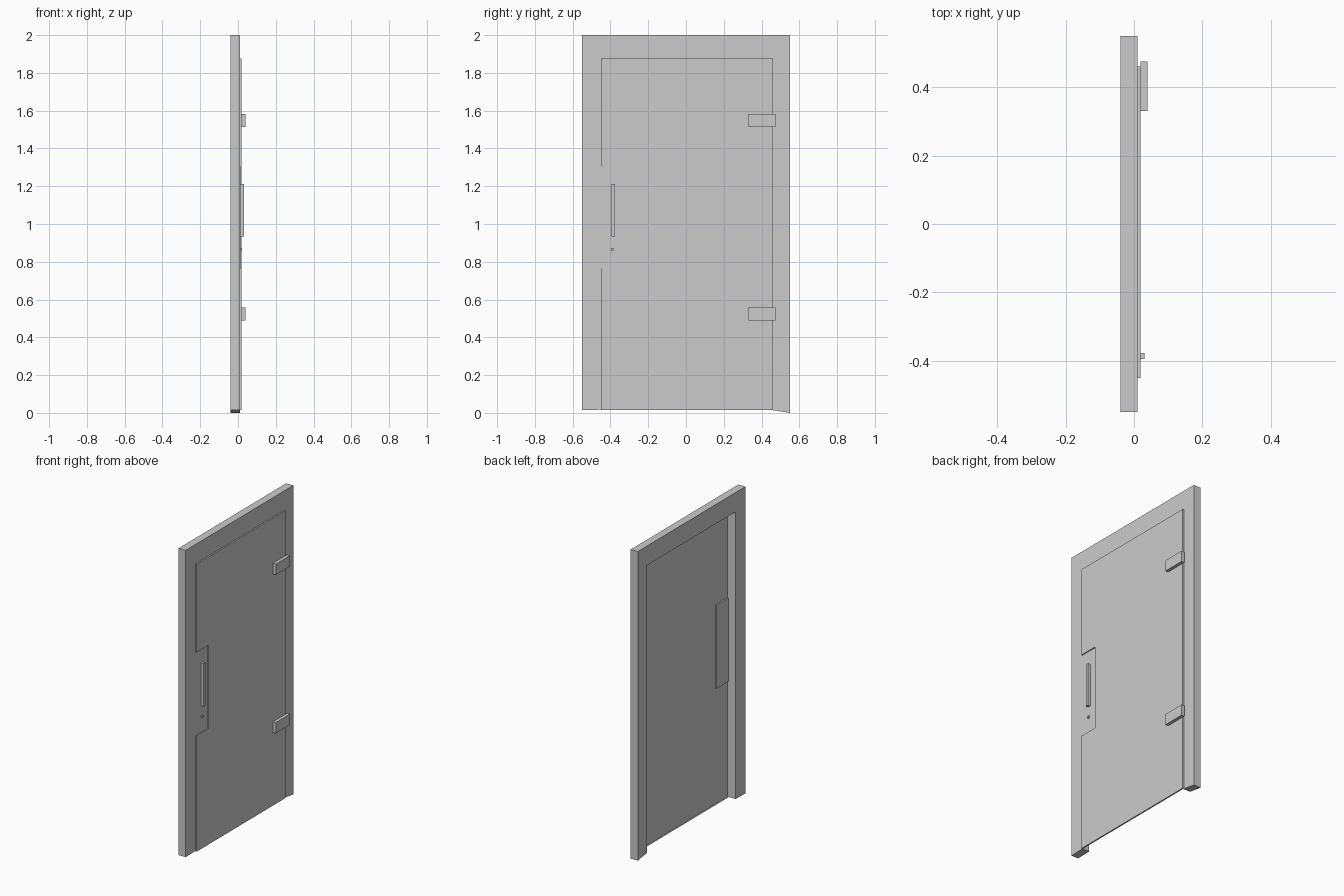
import bpy, bmesh

if "Cube" in bpy.data.objects:
    bpy.data.objects.remove(bpy.data.objects["Cube"])


def finish(name, bm, recalc=True):
    if recalc:
        bmesh.ops.recalc_face_normals(bm, faces=bm.faces)
    mesh = bpy.data.meshes.new(name)
    bm.to_mesh(mesh)
    bm.free()
    obj = bpy.data.objects.new(name, mesh)
    bpy.context.collection.objects.link(obj)
    return obj


def extrude_profile(name, outline, x_front, x_back, closed):
    """Face drawn in the yz plane, with side walls back to x_back."""
    bm = bmesh.new()
    front = [bm.verts.new((x_front, y, z)) for y, z in outline]
    back = [bm.verts.new((x_back, y, z)) for y, z in outline]
    n = len(outline)
    bm.faces.new(front)
    if closed:
        bm.faces.new(back[::-1])
    for i in range(n):
        j = (i + 1) % n
        bm.faces.new((front[j], front[i], back[i], back[j]))
    return finish(name, bm, closed)


def box(name, x, y, z):
    outline = [(y[0], z[0]), (y[1], z[0]), (y[1], z[1]), (y[0], z[1])]
    return extrude_profile(name, outline, x[1], x[0], True)


FRAME_X, DOOR_X, PLATE_X = 0.0105, 0.0195, 0.0125
L, R, TOP, BOTTOM = -0.45, 0.46, 1.875, 0.015
NOTCH_Y, NOTCH_LOW, NOTCH_HIGH = -0.328, 0.765, 1.305

# Door frame: two jambs and a head, one jamb foot cut at a slant
extrude_profile("door_frame", [
    (-0.55, 0.015), (L, 0.017), (L, TOP), (0.455, TOP),
    (0.455, 0.015), (0.55, 0.0), (0.55, 2.0), (-0.55, 2.0)],
    FRAME_X, -0.04, True)

# Thin door skin with returned edges and a notch for the lock
extrude_profile("door_panel", [
    (L, BOTTOM), (R, BOTTOM), (R, TOP), (L, TOP),
    (L, NOTCH_HIGH), (NOTCH_Y, NOTCH_HIGH),
    (NOTCH_Y, NOTCH_LOW), (L, NOTCH_LOW)],
    DOOR_X, FRAME_X, False)

# Recessed lock plate
box("lock_plate", (FRAME_X, PLATE_X), (L, NOTCH_Y), (NOTCH_LOW, NOTCH_HIGH))

# Handle bar and lock button
box("handle", (PLATE_X, 0.031), (-0.395, -0.377), (0.935, 1.213))
box("lock_button", (PLATE_X, 0.0205), (-0.396, -0.384), (0.86, 0.873))

# Hinges
for label, z in (("lower", 0.488), ("upper", 1.513)):
    box(label + "_hinge", (DOOR_X, 0.04), (0.33, 0.475), (z, z + 0.07))
